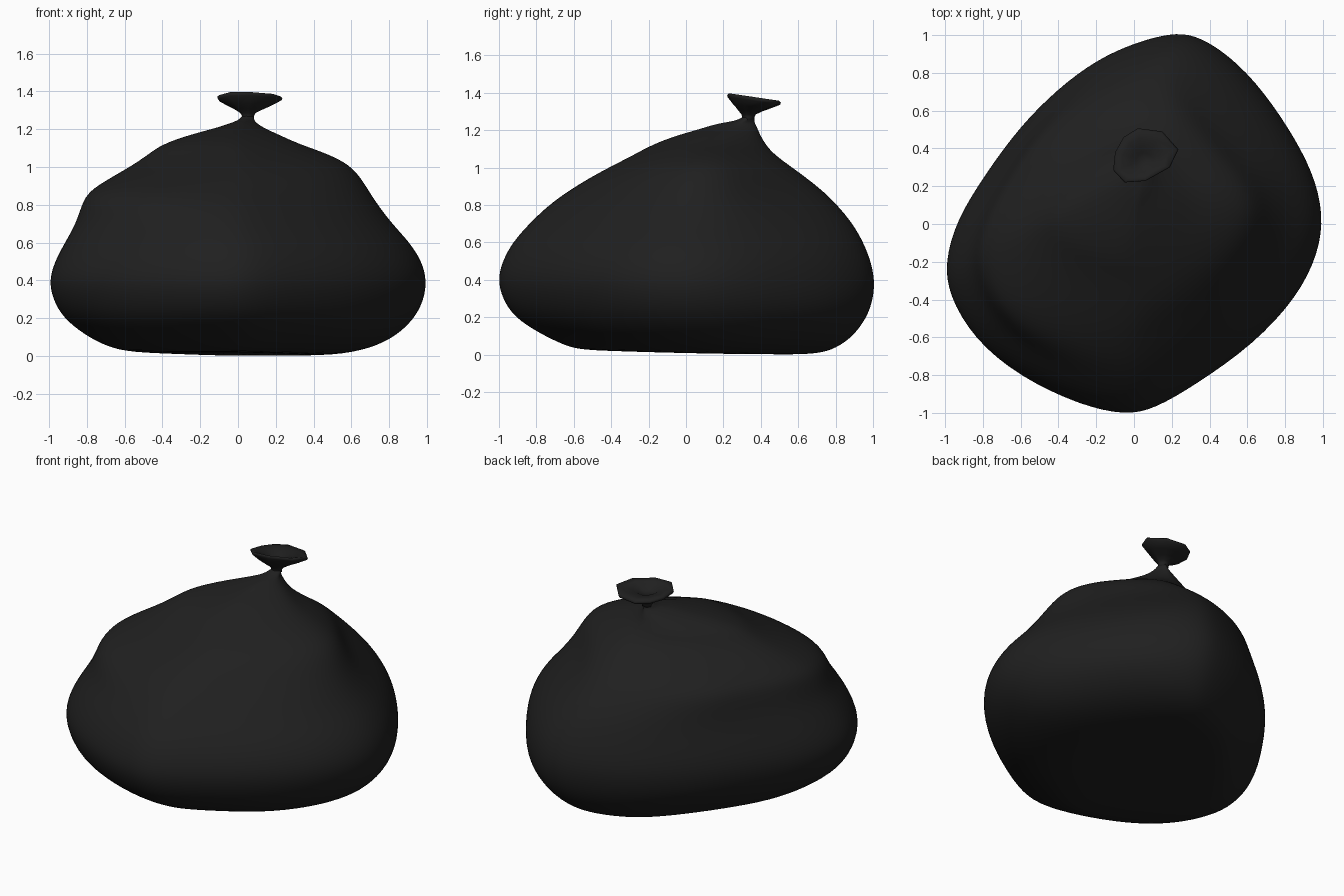
import bpy, bmesh, math
from mathutils import Vector

black = bpy.data.materials.new("black plastic")
black.diffuse_color = (0.014, 0.014, 0.014, 1)


def loft(name, rings, cap_start, cap_end):
    """Skin a list of equal-length rings and close both ends with a fan."""
    bm = bmesh.new()
    rows = [[bm.verts.new(p) for p in r] for r in rings]
    n = len(rows[0])
    for a, b in zip(rows, rows[1:]):
        for i in range(n):
            j = (i + 1) % n
            bm.faces.new((a[i], a[j], b[j], b[i]))
    for row, tip in ((rows[0], cap_start), (rows[-1], cap_end)):
        c = bm.verts.new(tip)
        for i in range(n):
            bm.faces.new((row[i], row[(i + 1) % n], c))
    bmesh.ops.recalc_face_normals(bm, faces=bm.faces)
    for f in bm.faces:
        f.smooth = True
    me = bpy.data.meshes.new(name)
    bm.to_mesh(me)
    bm.free()
    me.materials.append(black)
    ob = bpy.data.objects.new(name, me)
    bpy.context.collection.objects.link(ob)
    return ob


# Widest outline of the bag seen from above, counter-clockwise
outline = [(0.985, 0.05), (0.93, 0.27), (0.80, 0.50), (0.62, 0.75), (0.45, 0.91),
           (0.31, 0.99), (0.19, 1.0), (0.0, 0.95), (-0.20, 0.86), (-0.40, 0.71),
           (-0.60, 0.51), (-0.78, 0.26), (-0.93, 0.02), (-0.99, -0.20), (-0.97, -0.37),
           (-0.84, -0.60), (-0.60, -0.80), (-0.28, -0.95), (-0.05, -1.0), (0.10, -0.97),
           (0.32, -0.84), (0.62, -0.63), (0.85, -0.38), (0.96, -0.15)]

# Sections of the bag: height, x min, x max, y min, y max
sections = [(0.00, -0.30, 0.30, -0.30, 0.45), (0.0, -0.58, 0.52, -0.58, 0.70),
            (0.035, -0.70, 0.70, -0.67, 0.81), (0.10, -0.81, 0.84, -0.79, 0.90),
            (0.20, -0.93, 0.945, -0.93, 0.97), (0.30, -0.99, 0.995, -0.995, 1.005),
            (0.40, -1.01, 1.01, -1.02, 1.015), (0.50, -0.98, 0.985, -0.995, 0.995),
            (0.60, -0.925, 0.92, -0.94, 0.955), (0.70, -0.865, 0.825, -0.85, 0.90),
            (0.80, -0.825, 0.75, -0.74, 0.82), (0.87, -0.785, 0.705, -0.64, 0.75),
            (0.94, -0.68, 0.66, -0.53, 0.66), (1.01, -0.56, 0.60, -0.40, 0.56),
            (1.07, -0.475, 0.48, -0.28, 0.475), (1.12, -0.405, 0.33, -0.19, 0.43),
            (1.17, -0.26, 0.22, -0.06, 0.40), (1.205, -0.12, 0.14, 0.07, 0.385),
            (1.235, -0.03, 0.095, 0.16, 0.37), (1.25, 0.005, 0.085, 0.27, 0.365),
            (1.27, 0.02, 0.085, 0.30, 0.365)]

# Soft bulges and hollows at the corners: angle, height, height spread, amount
bulges = [(225, 0.86, 0.10, 0.09), (45, 0.88, 0.14, -0.07), (135, 0.88, 0.14, 0.06),
          (45, 0.22, 0.12, 0.03), (315, 0.08, 0.10, 0.05), (135, 0.06, 0.08, -0.05),
          (225, 0.10, 0.10, 0.05)]


def section_ring(z, x0, x1, y0, y1):
    cx, cy = (x0 + x1) / 2, (y0 + y1) / 2
    ring = []
    for x, y in outline:
        a = math.degrees(math.atan2(y, x)) % 360
        k = 1 + sum(amt * math.exp(-((a - ang) / 24) ** 2 - ((z - h) / s) ** 2)
                    for ang, h, s, amt in bulges)
        px = cx + k * (x0 + (x + 0.99) / 1.975 * (x1 - x0) - cx)
        py = cy + k * (y0 + (y + 1) / 2 * (y1 - y0) - cy)
        # the underside is slightly tilted, lower at the back
        lift = max(0, 0.012 - 0.02 * py - 0.01 * px) * max(0, 1 - z / 0.2)
        ring.append((px, py, z + lift))
    return ring


# Bag body
bag = loft("bag_body", [section_ring(*s) for s in sections],
           (0.0, 0.07, 0.01), (0.052, 0.333, 1.275))
sub = bag.modifiers.new("smooth", 'SUBSURF')
sub.levels = sub.render_levels = 2

# Tied top: thin neck flaring to a crumpled, tilted rim with a dished inside
rim = [(0.235, 0.395), (0.15, 0.49), (0.02, 0.507), (-0.055, 0.46), (-0.10, 0.38),
       (-0.11, 0.285), (-0.05, 0.22), (0.06, 0.228), (0.19, 0.30)]
centre = Vector((0.052, 0.333, 0))


def knot_ring(t, drop):
    """t = 0 neck, 1 rim; drop = distance below the tilted rim plane."""
    ring = []
    for x, y in rim:
        d = Vector((x, y, 0)) - centre
        p = centre + d.normalized() * 0.033 * (1 - t) + d * t
        p.z = 1.37 + t * (0.12 * min(p.x + 0.02, 0) - 0.16 * (p.y - 0.36)) - drop
        ring.append(p)
    return ring


loft("tied_top",
     [knot_ring(0.0, 0.115), knot_ring(0, 0.10), knot_ring(0.06, 0.085),
      knot_ring(0.3, 0.067), knot_ring(0.62, 0.044), knot_ring(0.97, 0.012),
      knot_ring(1.0, 0.0), knot_ring(0.93, -0.008), knot_ring(0.65, 0.0),
      knot_ring(0.3, 0.013), knot_ring(0.08, 0.03)],
     (0.052, 0.333, 1.245), (0.052, 0.345, 1.335))
